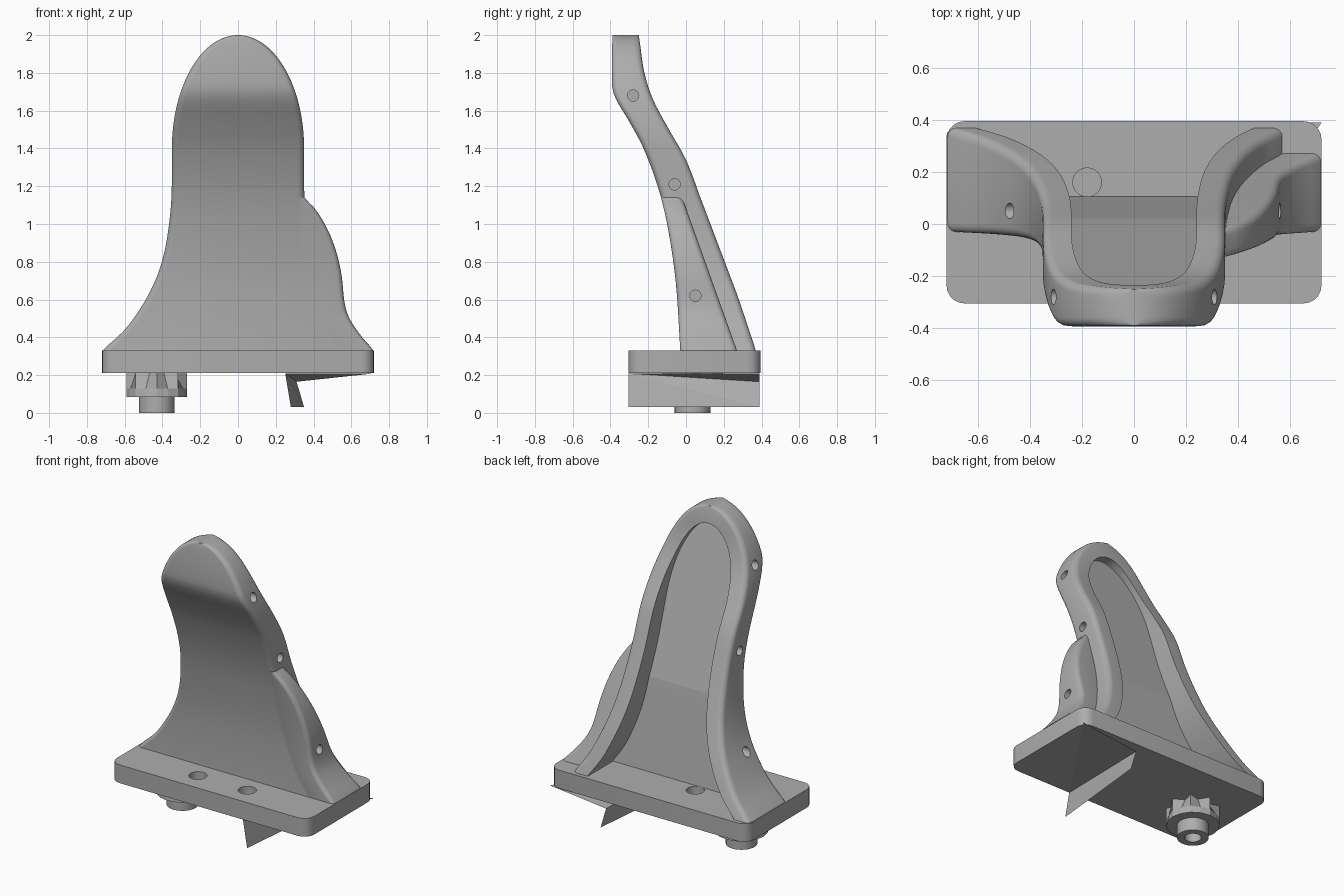
import bpy, bmesh, math
from mathutils import Vector

cube = bpy.data.objects.get("Cube")
if cube:
    bpy.data.objects.remove(cube, do_unlink=True)

grey = bpy.data.materials.new("plain grey")
grey.use_nodes = True
COLOUR = (0.42, 0.42, 0.42, 1)
grey.diffuse_color = COLOUR
grey.node_tree.nodes["Principled BSDF"].inputs["Base Color"].default_value = COLOUR


def curve(points, z):
    """Smooth value at height z through (z, value) points."""
    n = len(points)
    z = min(max(z, points[0][0]), points[-1][0])
    i = max(k for k in range(n - 1) if points[k][0] <= z)

    def slope(k):
        a, b = points[max(k - 1, 0)], points[min(k + 1, n - 1)]
        return (b[1] - a[1]) / (b[0] - a[0])
    (z0, v0), (z1, v1) = points[i], points[i + 1]
    h = z1 - z0
    t = (z - z0) / h
    return (v0 * (1 + 2 * t) * (1 - t) ** 2 + slope(i) * h * t * (1 - t) ** 2
            + v1 * t * t * (3 - 2 * t) + slope(i + 1) * h * t * t * (t - 1))


def finish(name, bm, smooth=True):
    bmesh.ops.recalc_face_normals(bm, faces=bm.faces)
    mesh = bpy.data.meshes.new(name)
    bm.to_mesh(mesh)
    bm.free()
    mesh.materials.append(grey)
    ob = bpy.data.objects.new(name, mesh)
    bpy.context.collection.objects.link(ob)
    if smooth:
        smooth_object(ob)
    return ob


def smooth_object(ob):
    bpy.ops.object.select_all(action='DESELECT')
    ob.select_set(True)
    bpy.context.view_layer.objects.active = ob
    bpy.ops.object.shade_smooth_by_angle(angle=math.radians(35))


def section(x0, x1, y0, y1, r, steps=5):
    """Rounded rectangle as a list of (x, y)."""
    r = min(r, (x1 - x0) * 0.45, (y1 - y0) * 0.45)
    if r <= 0.001:
        return [(x0, y0), (x1, y0), (x1, y1), (x0, y1)]
    pts = []
    corners = [(x1 - r, y1 - r), (x0 + r, y1 - r), (x0 + r, y0 + r), (x1 - r, y0 + r)]
    for q, (cx, cy) in enumerate(corners):
        for s in range(steps + 1):
            a = math.pi / 2 * (q + s / steps)
            pts.append((cx + r * math.cos(a), cy + r * math.sin(a)))
    return pts


def loft(name, levels, rect, r, smooth=True):
    """Stack rounded rectangles at the given heights into one solid."""
    bm = bmesh.new()
    rings = [[bm.verts.new((x, y, z)) for x, y in section(*rect(z), r)] for z in levels]
    for a, b in zip(rings, rings[1:]):
        for i in range(len(a)):
            j = (i + 1) % len(a)
            bm.faces.new((a[i], a[j], b[j], b[i]))
    bm.faces.new(rings[0])
    bm.faces.new(rings[-1])
    return finish(name, bm, smooth)


def cylinder(name, centre, radius, depth, axis='Z', sides=32):
    bm = bmesh.new()
    bmesh.ops.create_cone(bm, cap_ends=True, segments=sides, radius1=radius,
                          radius2=radius, depth=depth)
    ob = finish(name, bm)
    ob.location = centre
    if axis == 'X':
        ob.rotation_euler.y = math.pi / 2
    return ob


def cut(target, cutter):
    """Subtract the cutter from the target, then delete the cutter."""
    mod = target.modifiers.new("cut", 'BOOLEAN')
    mod.operation, mod.solver, mod.object = 'DIFFERENCE', 'EXACT', cutter
    bpy.ops.object.select_all(action='DESELECT')
    target.select_set(True)
    bpy.context.view_layer.objects.active = target
    bpy.ops.object.modifier_apply(modifier=mod.name)
    bpy.data.objects.remove(cutter, do_unlink=True)


# Profiles as (height, value)
FLARE = [(.33, .72), (.44, .60), (.58, .50), (.72, .43), (.85, .39),
         (1.0, .365), (1.15, .352), (1.4, .35)]
FRONT = [(.33, -.03), (.7, -.055), (1.0, -.1), (1.2, -.15), (1.4, -.225),
         (1.55, -.305), (1.65, -.365), (1.72, -.39), (2.0, -.39)]
BACK = [(.33, .37), (.6, .28), (.8, .205), (1.13, .08), (1.34, .0), (1.5, -.09),
        (1.66, -.175), (1.8, -.22), (1.95, -.243), (2.0, -.25)]
FLAP = [(.33, .72), (.41, .65), (.5, .59), (.58, .565), (.73, .548),
        (.86, .518), (.98, .47), (1.09, .40), (1.14, .345)]


def half_width(z, inset=0.0, flare=1.0):
    if z > 1.4:
        return (.35 - inset) * math.sqrt(max(1 - ((z - 1.4) / (.6 - inset)) ** 2, .0002))
    return .35 + (curve(FLARE, z) - .35) * flare - inset


def levels(bottom, top):
    return ([bottom + (1.45 - bottom) * i / 32 for i in range(32)]
            + [1.45 + (top - 1.45) * math.sin(math.pi / 2 * i / 24) for i in range(25)])


def panel_back(z):
    return .105 - .15 * (z - .33) if z < .9 else .02 - .32 * (z - .9)


# Upright: curved shell with a recess behind
upright = loft("upright", levels(.325, 2.0),
               lambda z: (-half_width(z), half_width(z, flare=.6), curve(FRONT, z), curve(BACK, z)),
               .035)
recess = loft("recess_cutter", levels(.3, 1.889),
              lambda z: (-half_width(z, .11), half_width(z, .11, .6), panel_back(z), .8),
              0, False)
cut(upright, recess)

# Side flap on the left of the model
flap = loft("side_flap", [.325 + (1.14 - .325) * i / 32 for i in range(33)],
            lambda z: (half_width(z, .06, .6), max(curve(FLAP, z), half_width(z, 0, .6)),
                       curve(FRONT, z), .27 - .358 * (z - .33)), .03)

# Blind holes along both sides
for side in (-1, 1):
    for y, z in ((-.28, 1.68), (-.06, 1.21), (.05, .62)):
        on_flap = side > 0 and z < 1
        x = curve(FLAP, z) if on_flap else half_width(z)
        cut(flap if on_flap else upright,
            cylinder("hole_cutter", (side * x, y, z), .03, .14, 'X', 24))
smooth_object(upright)
smooth_object(flap)

# Base plate with shallow screw holes
plate = loft("base_plate", [.21, .33], lambda z: (-.72, .72, -.305, .395), .07)
for x, y in ((-.18, -.16), (.18, -.16), (-.18, .16)):
    cut(plate, cylinder("screw_cutter", (x, y, .33), .055, .1))
smooth_object(plate)

# Hollow locating pin and its notched boss
PIN = (-.43, .035)
pin = cylinder("pin", (*PIN, .05), .095, .1)
cut(pin, cylinder("pin_bore", (*PIN, .0), .05, .12))
smooth_object(pin)
bm = bmesh.new()
rings = []
for z, notch in ((.085, .16), (.13, .15), (.212, .10)):
    rings.append([bm.verts.new((PIN[0] + (notch if i % 2 else .16) * math.cos(math.pi * i / 8),
                                PIN[1] + (notch if i % 2 else .16) * math.sin(math.pi * i / 8), z))
                  for i in range(16)])
for a, b in zip(rings, rings[1:]):
    for i in range(16):
        j = (i + 1) % 16
        bm.faces.new((a[i], a[j], b[j], b[i]))
bm.faces.new(rings[0])
bm.faces.new(rings[-1])
finish("boss", bm, False)

# Thin fin and sloping sheet under the plate
P, Q = Vector((.25, -.305, .209)), Vector((.28, -.305, .03))
R, S = Vector((.35, .39, .03)), Vector((.31, .39, .165))
CORNER = Vector((.72, .39, .209))
bm = bmesh.new()
for tri in ((P, Q, R), (P, R, S), (P, S, CORNER)):
    bm.faces.new([bm.verts.new(p) for p in tri])
bmesh.ops.remove_doubles(bm, verts=bm.verts, dist=.0001)
finish("under_fin", bm, False)
